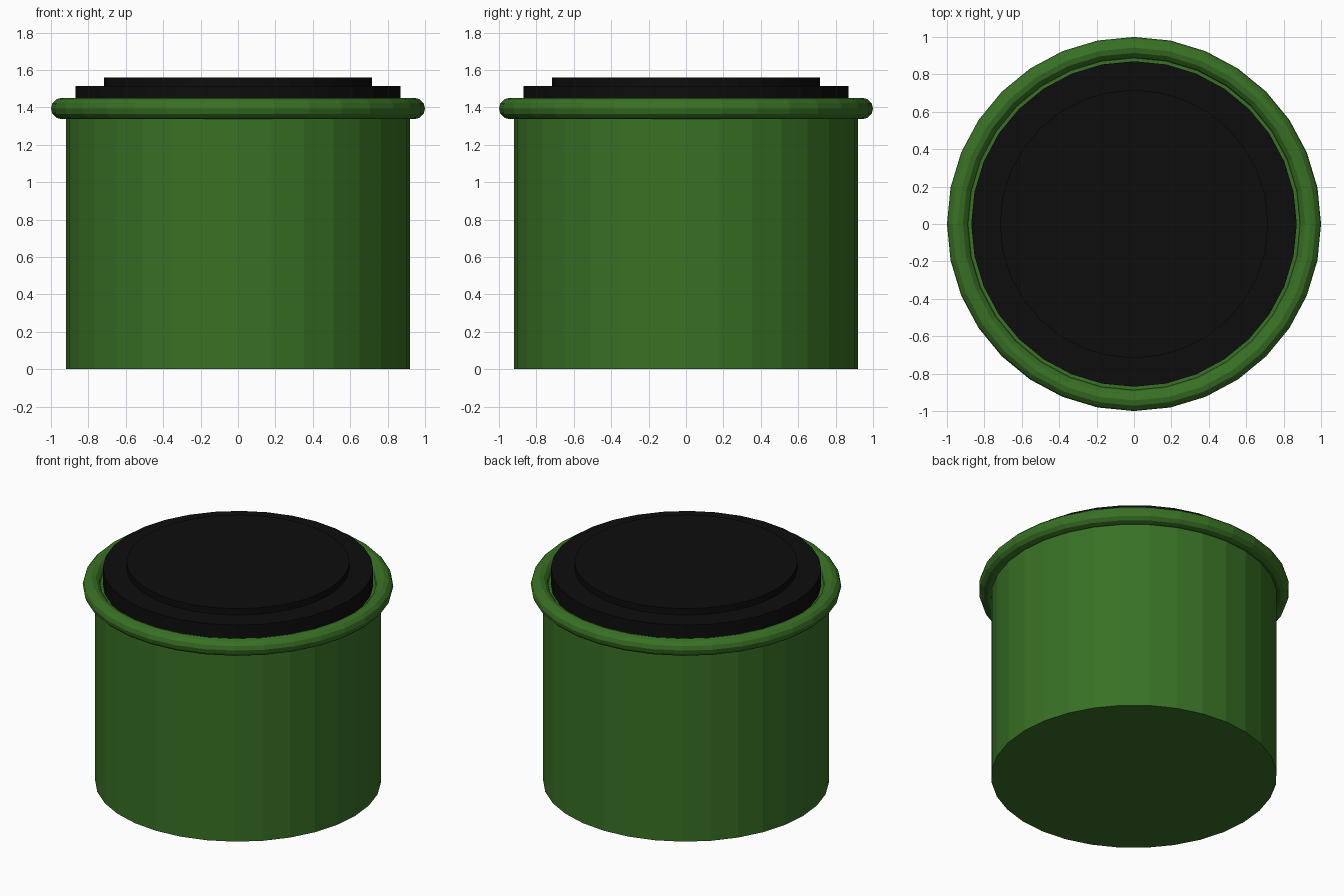
import bpy

if "Cube" in bpy.data.objects:
    bpy.data.objects.remove(bpy.data.objects["Cube"])


def material(name, rgb):
    m = bpy.data.materials.new(name)
    m.diffuse_color = (*rgb, 1.0)
    m.use_nodes = True
    m.node_tree.nodes["Principled BSDF"].inputs["Base Color"].default_value = m.diffuse_color
    return m


green = material("leaf_green", (0.040, 0.165, 0.018))
black = material("soft_black", (0.004, 0.004, 0.004))


def disc(name, radius, z0, z1, mat):
    bpy.ops.mesh.primitive_cylinder_add(
        vertices=32, radius=radius, depth=z1 - z0, location=(0, 0, (z0 + z1) / 2))
    ob = bpy.context.object
    ob.name = name
    ob.data.materials.append(mat)
    return ob


# Pot body
disc("body", 0.92, 0.0, 1.40, green)

# Rolled rim
bpy.ops.mesh.primitive_torus_add(
    major_segments=32, minor_segments=12, major_radius=0.943, minor_radius=0.057,
    location=(0, 0, 1.394))
rim = bpy.context.object
rim.name = "rim"
rim.data.materials.append(green)

# Stepped lid
disc("lid_base", 0.87, 1.40, 1.515, black)
disc("lid_top", 0.717, 1.515, 1.56, black)
